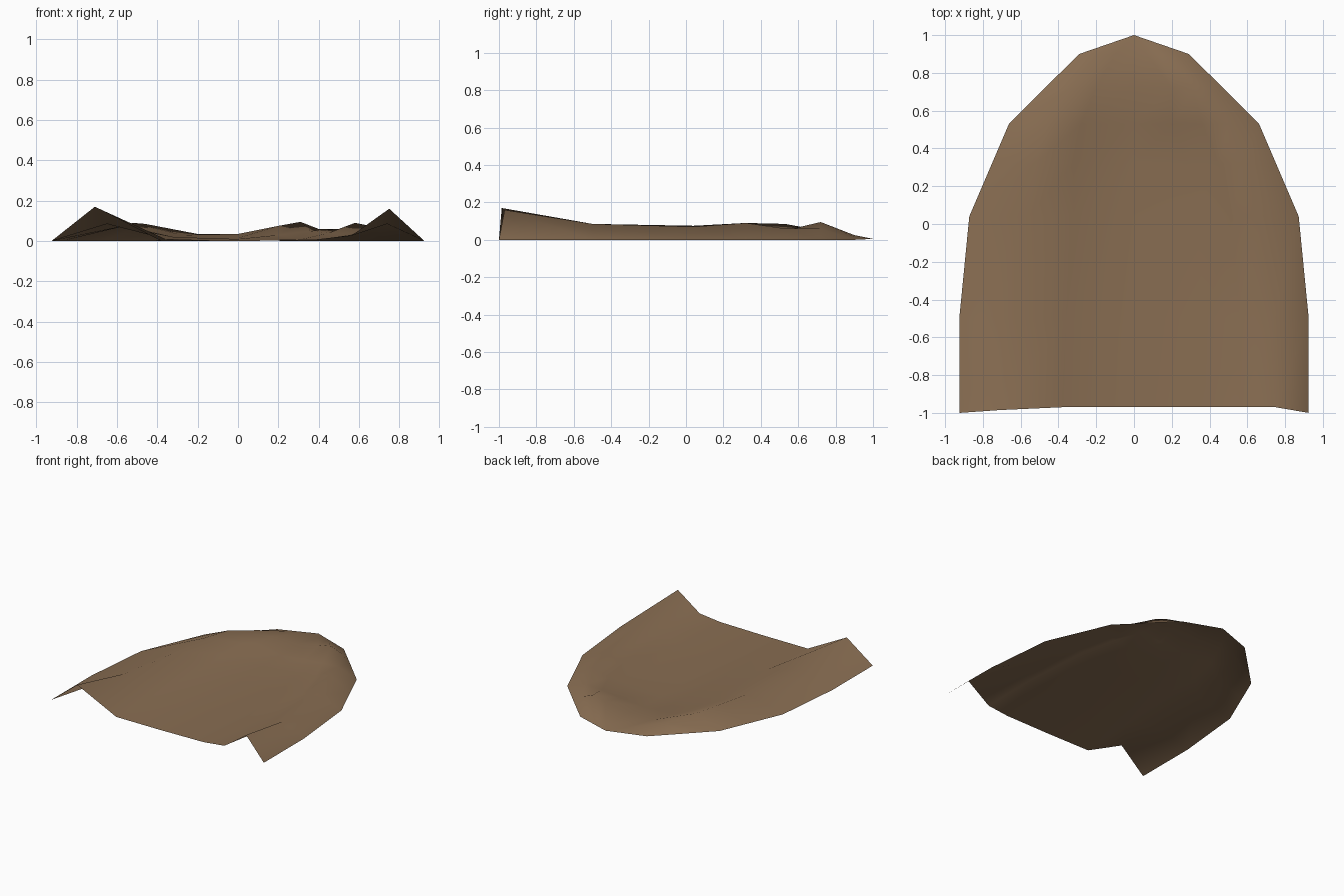
import bpy
import bmesh

if "Cube" in bpy.data.objects:
    bpy.data.objects.remove(bpy.data.objects["Cube"])

# Earth colour
earth = bpy.data.materials.new("brown earth")
earth.diffuse_color = (0.25, 0.155, 0.085, 1)
earth.use_nodes = True
earth.node_tree.nodes["Principled BSDF"].inputs["Base Color"].default_value = earth.diffuse_color

# Cross-sections from front to back: (edge y, middle y, [(x, z) left to right])
SECTIONS = [
    (-1.00, -0.97, [(-.925, 0), (-.71, .17), (-.38, 0), (0, 0), (.38, .005), (.56, .025), (.75, .16), (.925, 0)]),
    (-0.50, -0.50, [(-.925, 0), (-.65, .085), (-.36, .01), (0, 0), (.38, .005), (.56, .03), (.74, .085), (.925, 0)]),
    (0.04, 0.04, [(-.872, 0), (-.56, .075), (-.32, .02), (0, 0), (.32, .01), (.52, .035), (.68, .07), (.872, 0)]),
    (0.32, 0.32, [(-.752, 0), (-.52, .09), (-.32, .02), (0, .01), (.28, .015), (.45, .04), (.58, .09), (.752, 0)]),
    (0.53, 0.53, [(-.662, 0), (-.46, .085), (-.28, .03), (0, .015), (.2, .03), (.36, .05), (.5, .06), (.662, 0)]),
    (0.72, 0.72, [(-.472, 0), (-.33, .05), (-.2, .035), (0, .035), (.2, .075), (.31, .095), (.4, .06), (.472, 0)]),
    (0.90, 0.90, [(-.29, 0), (-.2, .01), (-.1, .015), (0, .025), (.07, .025), (.14, .025), (.21, .015), (.29, 0)]),
]

# Open sheet of ground: flat floor, raised banks along both sides and the back
bm = bmesh.new()
rows = []
for edge_y, mid_y, points in SECTIONS:
    last = len(points) - 1
    row = []
    for i, (x, z) in enumerate(points):
        y = edge_y if i in (0, last) else mid_y
        if i == 1:
            y = (edge_y + mid_y) / 2
        row.append(bm.verts.new((x, y, z)))
    rows.append(row)
for a, b in zip(rows, rows[1:]):
    for i in range(len(a) - 1):
        bm.faces.new((a[i], a[i + 1], b[i + 1], b[i]))

# Rounded back tip
tip = bm.verts.new((0, 1, 0.005))
for p, q in zip(rows[-1], rows[-1][1:]):
    bm.faces.new((p, q, tip))

mesh = bpy.data.meshes.new("ground_mound")
bm.to_mesh(mesh)
bm.free()
mesh.materials.append(earth)
mesh.shade_smooth()
ground = bpy.data.objects.new("ground_mound", mesh)
bpy.context.collection.objects.link(ground)
